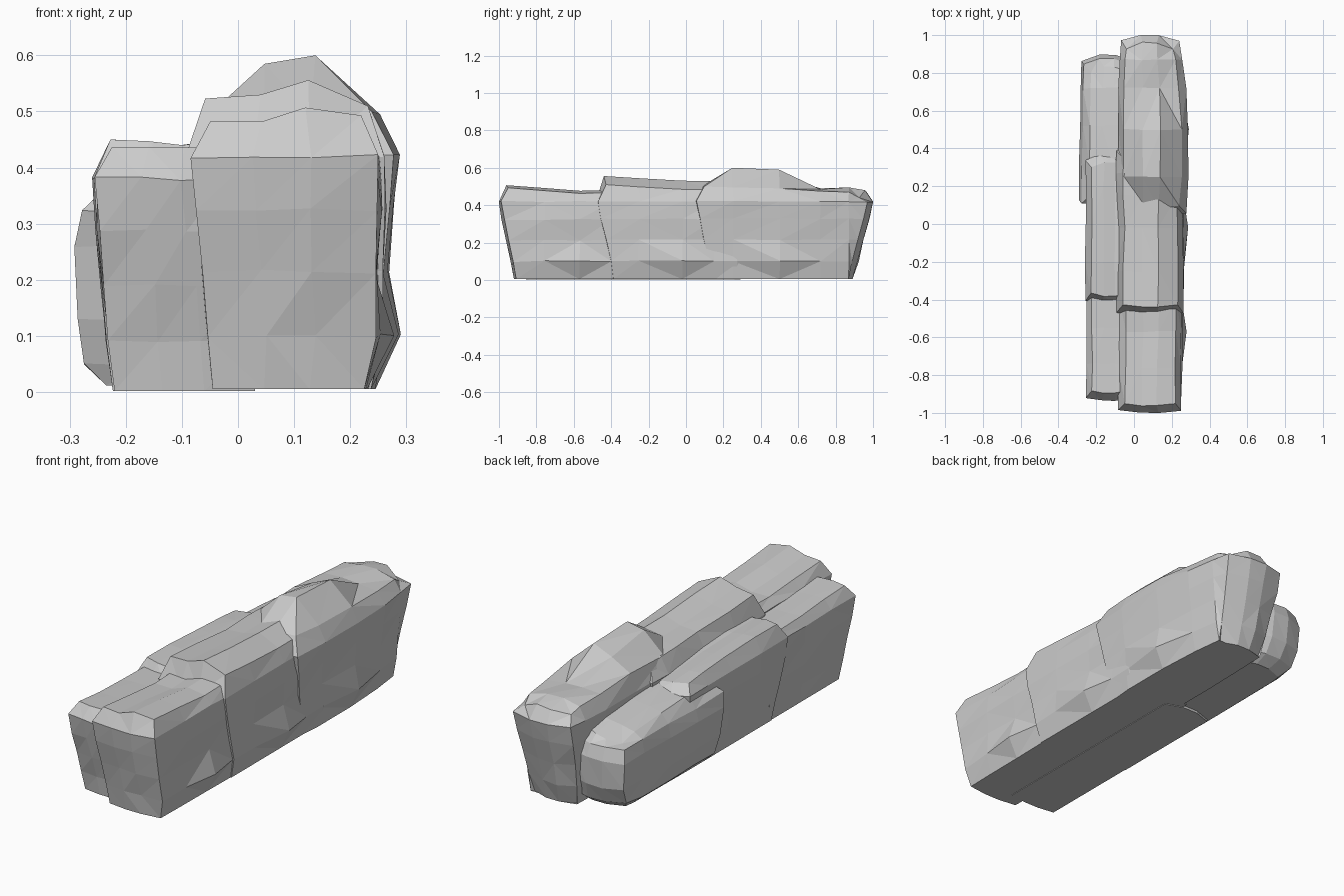
import bpy, bmesh, random

if "Cube" in bpy.data.objects:
    bpy.data.objects.remove(bpy.data.objects["Cube"])
random.seed(4)

U = (0, .34, .64, 1)                      # columns across each rock
FRONT = (.08, .065, .04, .015, 0, .04)    # how far the end is set back at each level
NX, NZ = 3, 5


def rock(name, ys, left, right, levels, tops, widen=None, back=FRONT, bumps=(), jit=.004):
    """Faceted boulder: box grid whose sides, ends and top follow short profiles."""
    ny = len(ys) - 1
    widen = widen or [(0, 0)] * (ny + 1)
    bm = bmesh.new()
    cache = {}

    def vert(i, j, k):
        if (i, j, k) in cache:
            return cache[i, j, k]
        a, b = left[k] + widen[j][0], right[k] + widen[j][1]
        x = a + (b - a) * U[i]
        y = ys[j]
        if j == 0:
            y += FRONT[k] + (.012 if i in (0, NX) else 0)
        elif j == ny:
            y -= back[k] + (.03 if i in (0, NX) else 0)
        z = tops[j][i] if k == NZ else levels[k]
        if i == NX and (j, k) in bumps:
            x += .028
        if k:
            x += random.uniform(-jit, jit)
            y += random.uniform(-jit, jit)
            if k < NZ:
                z += random.uniform(-jit, jit)
        cache[i, j, k] = bm.verts.new((x, y, z))
        return cache[i, j, k]

    def quad(*c):
        bm.faces.new([vert(*p) for p in c])

    for i in range(NX):
        for j in range(ny):
            for k in (0, NZ):
                quad((i, j, k), (i + 1, j, k), (i + 1, j + 1, k), (i, j + 1, k))
        for k in range(NZ):
            for j in (0, ny):
                quad((i, j, k), (i + 1, j, k), (i + 1, j, k + 1), (i, j, k + 1))
    for j in range(ny):
        for k in range(NZ):
            for i in (0, NX):
                quad((i, j, k), (i, j + 1, k), (i, j + 1, k + 1), (i, j, k + 1))
    bmesh.ops.recalc_face_normals(bm, faces=bm.faces)
    bmesh.ops.triangulate(bm, faces=bm.faces)
    me = bpy.data.meshes.new(name)
    bm.to_mesh(me)
    bm.free()
    ob = bpy.data.objects.new(name, me)
    bpy.context.collection.objects.link(ob)
    return ob


def raised(row, *dz):
    return [[z + d for z in row] for d in dz]


# Large rocks along the right side
big_z = (.005, .1, .215, .325, .42)
big_l = (-.045, -.055, -.066, -.075, -.085, -.047)
big_r = (.225, .248, .243, .25, .246, .218)
rock("front_large_rock", (-1, -.76, -.57, -.4, -.2, -.05), big_l, big_r, big_z,
     raised((.483, .482, .507, .493), 0, -.015, -.03, -.025, -.03, -.04),
     [(0, 0), (0, .003), (.005, .005), (.005, .008), (.01, .008), (.01, 0)],
     bumps={(2, 1)})
rock("middle_large_rock", (-.48, -.25, -.02, .15, .27, .42),
     [x - .01 for x in big_l], [x + .012 for x in big_r], big_z,
     raised((.523, .53, .556, .51), 0, -.012, -.025, -.027, -.03, -.05),
     [(0, 0), (0, 0), (.005, 0), (0, 0), (0, 0), (0, -.01)], bumps={(2, 1)})
rock("rear_large_rock", (.045, .25, .5, .72, .87, 1),
     (-.04, -.06, -.07, -.08, -.085, -.055),
     (.245, .262, .27, .28, .287, .25), big_z,
     [(.47, .49, .5, .5), (.49, .585, .6, .495), (.5, .55, .59, .49),
      (.485, .49, .485, .475), (.48, .495, .495, .47), (.46, .475, .48, .44)],
     [(0, -.01), (0, 0), (0, 0), (.005, -.012), (.01, -.03), (.015, -.045)],
     back=(.11, .08, .05, .02, 0, .04), bumps={(2, 1)})

# Small rocks along the left side
small_z = (.002, .09, .19, .29, .38)
small_l = (-.22, -.23, -.24, -.248, -.254, -.222)
small_r = (.03, .03, .02, 0, -.02, -.03)
rock("front_small_rock", (-.935, -.74, -.55, -.35, -.2), small_l, small_r, small_z,
     raised((.437, .437, .436, .436), 0, -.01, -.02, -.025, -.03))
rock("middle_small_rock", (-.42, -.2, .02, .2, .37),
     [x - .003 for x in small_l], small_r, small_z,
     raised((.45, .447, .44, .45), 0, 0, -.01, -.02, -.03))
rock("rear_small_rock", (.1, .32, .52, .72, .895),
     (-.235, -.275, -.282, -.288, -.275, -.235),
     (.02, .02, .01, 0, -.02, -.04), (.012, .05, .13, .26, .32),
     raised((.365, .38, .39, .4), 0, .01, 0, -.015, -.04),
     [(0, 0), (0, 0), (.003, 0), (.005, 0), (.012, 0)],
     back=(.09, .04, .01, 0, .02, .06))
